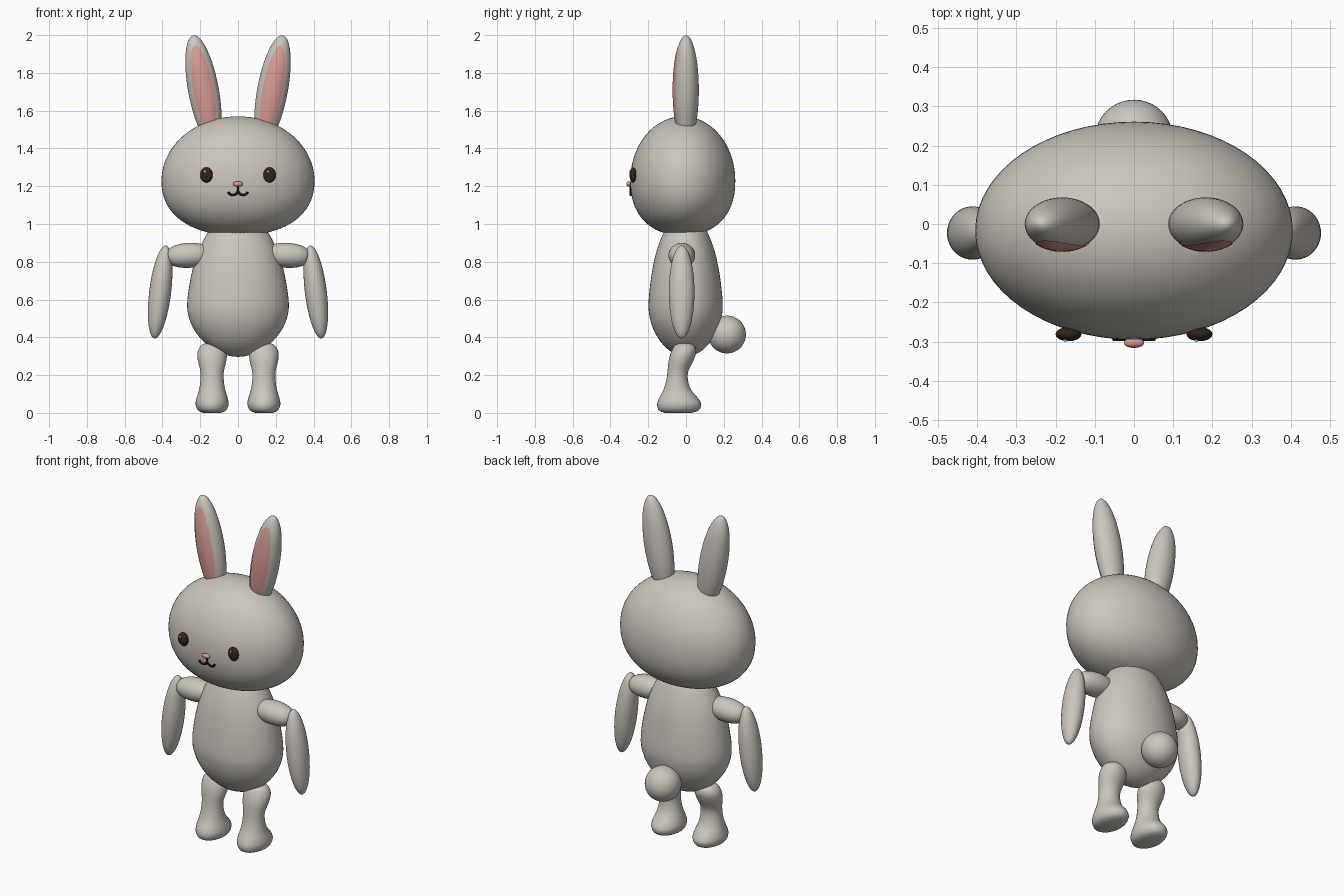
import bpy, bmesh, math
from mathutils import Vector, Matrix

if "Cube" in bpy.data.objects:
    bpy.data.objects.remove(bpy.data.objects["Cube"])


def material(name, rgb):
    m = bpy.data.materials.new(name)
    m.diffuse_color = (*rgb, 1)
    m.use_nodes = True
    m.node_tree.nodes["Principled BSDF"].inputs["Base Color"].default_value = m.diffuse_color
    return m


FUR = material("warm_grey_fur", (0.60, 0.565, 0.515))
PINK = material("soft_pink", (0.69, 0.33, 0.30))
BROWN = material("dark_brown", (0.035, 0.017, 0.012))
BLACK = material("mouth_black", (0.015, 0.009, 0.008))
SHINE = material("eye_shine", (0.62, 0.56, 0.52))


def finish(bm, name, mat):
    bmesh.ops.recalc_face_normals(bm, faces=bm.faces)
    me = bpy.data.meshes.new(name)
    bm.to_mesh(me)
    bm.free()
    me.materials.append(mat)
    for p in me.polygons:
        p.use_smooth = True
    ob = bpy.data.objects.new(name, me)
    bpy.context.collection.objects.link(ob)
    return ob


def ellipsoid(name, center, radii, mat, tilt=0.0, segs=40, rings=24):
    """Ellipsoid tilted about the y axis."""
    bm = bmesh.new()
    bmesh.ops.create_uvsphere(bm, u_segments=segs, v_segments=rings, radius=1)
    m = (Matrix.Translation(center) @ Matrix.Rotation(tilt, 4, 'Y')
         @ Matrix.Diagonal((*radii, 1)))
    bmesh.ops.transform(bm, matrix=m, verts=bm.verts)
    return finish(bm, name, mat)


def smooth_sections(keys, steps):
    """Catmull-Rom interpolation through cross-sections."""
    k = [Vector(v) for v in keys]
    out = []
    for i in range(len(k) - 1):
        a, b, c, d = k[max(i - 1, 0)], k[i], k[i + 1], k[min(i + 2, len(k) - 1)]
        for s in range(steps):
            t = s / steps
            out.append(0.5 * (2 * b + (c - a) * t + (2 * a - 5 * b + 4 * c - d) * t * t
                              + (3 * b - a - 3 * c + d) * t ** 3))
    return out + [k[-1]]


def loft(name, sections, mat, segs=48):
    """Elliptical rings, each (z, cx, cy, rx, ry), skinned and capped."""
    bm = bmesh.new()
    rings = []
    for z, cx, cy, rx, ry in sections:
        rings.append([bm.verts.new((cx + rx * math.cos(2 * math.pi * i / segs),
                                    cy + ry * math.sin(2 * math.pi * i / segs), z))
                      for i in range(segs)])
    for a, b in zip(rings, rings[1:]):
        for i in range(segs):
            j = (i + 1) % segs
            bm.faces.new((a[i], a[j], b[j], b[i]))
    bm.faces.new(rings[0])
    bm.faces.new(rings[-1])
    return finish(bm, name, mat)


# Head: egg with a slightly fuller lower half
head = []
for i in range(37):
    t = -math.pi / 2 + math.pi * i / 36
    s, c = math.sin(t), max(math.cos(t), 0.004)
    e = 1.0 if s > 0 else 0.88
    h = 0.34 if s > 0 else 0.29
    z = 1.23 + math.copysign(abs(s) ** e, s) * h
    head.append((z, 0, -0.017, 0.405 * c ** e, 0.278 * c ** e))
loft("head", head, FUR, 64)

# Body: pear profile (height, half width)
profile = [(0.297, 0.004), (0.303, 0.05), (0.33, 0.118), (0.38, 0.185), (0.45, 0.238),
           (0.52, 0.264), (0.58, 0.269), (0.66, 0.26), (0.75, 0.243), (0.84, 0.217),
           (0.92, 0.18), (0.98, 0.14), (1.02, 0.08), (1.03, 0.005)]
loft("body", smooth_sections([(z, 0, -0.002, r, r * 0.73) for z, r in profile], 3), FUR)

# Tail
ellipsoid("tail", (0, 0.217, 0.415), (0.1, 0.1, 0.1), FUR)

# Leg cross-sections from sole to hip
leg = [(0.0, -0.04, 0.045, 0.07), (0.012, -0.038, 0.073, 0.104), (0.042, -0.036, 0.087, 0.117),
       (0.075, -0.039, 0.083, 0.105), (0.12, -0.046, 0.07, 0.074), (0.17, -0.047, 0.062, 0.058),
       (0.22, -0.043, 0.062, 0.055), (0.28, -0.025, 0.076, 0.066), (0.325, -0.012, 0.076, 0.066),
       (0.36, -0.008, 0.055, 0.048), (0.376, -0.006, 0.006, 0.006)]

EAR = (0.081, 0.068, 0.294)
EAR_TILT = math.radians(10.5)

for side, word in ((-1, "right"), (1, "left")):
    loft(word + "_leg",
         smooth_sections([(z, side * 0.137, cy, rx, ry) for z, cy, rx, ry in leg], 3), FUR, 32)

    # Upper arm: rounded capsule lying along x
    caps = []
    for i in range(25):
        t = -math.pi / 2 + math.pi * i / 24
        s, c = math.sin(t), max(math.cos(t), 0.01) ** 0.7
        caps.append((s * 0.118, 0, 0, 0.066 * c, 0.071 * c))
    arm = loft(word + "_upper_arm", caps, FUR, 32)
    arm.data.transform(Matrix.Translation((side * 0.26, -0.022, 0.834))
                       @ Matrix.Rotation(side * math.radians(93), 4, 'Y'))

    # Hanging forearm
    ellipsoid(word + "_forearm", (side * 0.412, -0.023, 0.64), (0.058, 0.068, 0.248),
              FUR, tilt=-side * math.radians(7))

    # Ear with a thin pink lining following its front surface
    center = Vector((side * 0.183, 0, 1.71))
    ellipsoid(word + "_ear", center, EAR, FUR, tilt=side * EAR_TILT)
    bm = bmesh.new()
    segs, count = 40, 8
    rows = []
    for r in range(1, count + 1):
        row = []
        for i in range(segs):
            a = 2 * math.pi * i / segs
            x, z = 0.053 * r / count * math.cos(a), 0.24 * r / count * math.sin(a)
            y = -EAR[1] * math.sqrt(1 - (x / EAR[0]) ** 2 - (z / EAR[2]) ** 2) - 0.003
            row.append(bm.verts.new((x, y, z)))
        rows.append(row)
    bm.faces.new(rows[0])
    for a, b in zip(rows, rows[1:]):
        for i in range(segs):
            j = (i + 1) % segs
            bm.faces.new((a[i], b[i], b[j], a[j]))
    lining = finish(bm, word + "_ear_lining", PINK)
    if sum(p.normal.y for p in lining.data.polygons) > 0:
        lining.data.flip_normals()
    lining.data.transform(Matrix.Translation(center) @ Matrix.Rotation(side * EAR_TILT, 4, 'Y'))

    # Eye and its small highlight
    ellipsoid(word + "_eye", (side * 0.167, -0.281, 1.26), (0.033, 0.018, 0.04), BROWN,
              segs=24, rings=16)
    ellipsoid(word + "_eye_highlight", (side * 0.167 - 0.008, -0.296, 1.277),
              (0.006, 0.004, 0.007), SHINE, segs=12, rings=8)

# Nose
ellipsoid("nose", (0, -0.303, 1.212), (0.026, 0.013, 0.014), PINK, segs=24, rings=16)

# Mouth: short stem and two upturned arcs
curve = bpy.data.curves.new("mouth", 'CURVE')
curve.dimensions = '3D'
curve.bevel_depth = 0.006
curve.bevel_resolution = 2
curve.use_fill_caps = True
paths = [[(0, 1.205), (0, 1.178)]]
for side in (-1, 1):
    paths.append([(side * (0.025 - 0.025 * math.cos(math.pi * i / 10)),
                   1.178 - 0.02 * math.sin(math.pi * i / 10) - 0.0008 * i) for i in range(11)])
for path in paths:
    sp = curve.splines.new('POLY')
    sp.points.add(len(path) - 1)
    for p, (x, z) in zip(sp.points, path):
        p.co = (x, -0.293, z, 1)
curve.materials.append(BLACK)
bpy.context.collection.objects.link(bpy.data.objects.new("mouth", curve))
